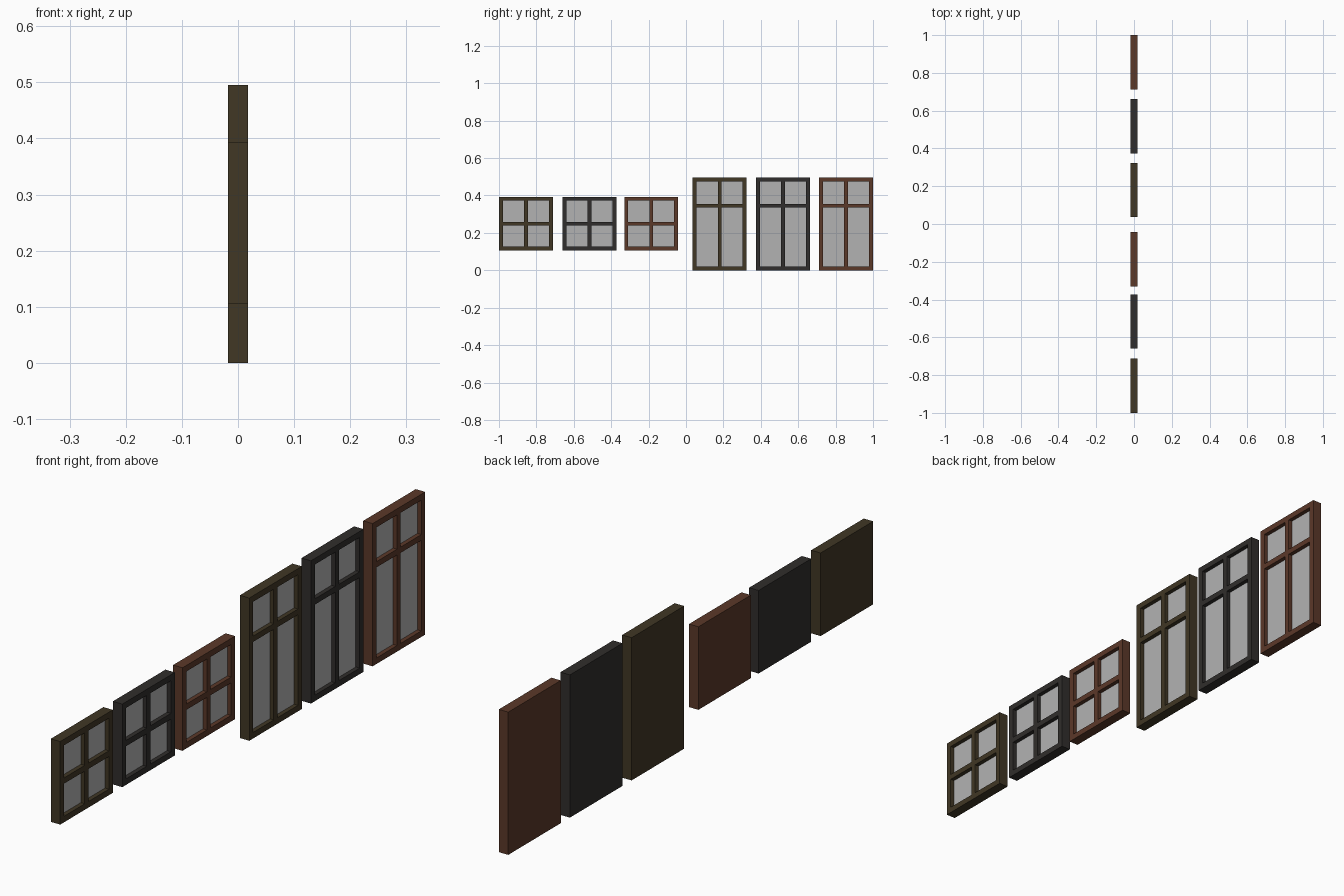
import bpy, bmesh

if "Cube" in bpy.data.objects:
    bpy.data.objects.remove(bpy.data.objects["Cube"])

DEPTH = 0.018      # half thickness of each window
RECESS = 0.015     # how far the panes sit behind the frame face
FRAME = 0.021      # border width
BAR = 0.020        # glazing bar width
WIDTH = 0.288


def material(name, rgb):
    m = bpy.data.materials.new(name)
    m.diffuse_color = (*rgb, 1)
    m.use_nodes = True
    m.node_tree.nodes["Principled BSDF"].inputs["Base Color"].default_value = m.diffuse_color
    return m


glass = material("glass_grey", (0.45, 0.45, 0.45))
olive = material("olive_wood", (0.052, 0.038, 0.018))
dark = material("dark_wood", (0.030, 0.027, 0.025))
brown = material("brown_wood", (0.105, 0.040, 0.022))


def cuts(lo, hi, bar):
    """Grid lines: border, pane, glazing bar, pane, border."""
    return [lo, lo + FRAME, bar - BAR / 2, bar + BAR / 2, hi - FRAME, hi]


def window(name, y0, z0, z1, bar_z, wood):
    ys = cuts(y0, y0 + WIDTH, y0 + WIDTH / 2)
    zs = cuts(z0, z1, bar_z)
    bm = bmesh.new()
    # front face as a 5 x 5 grid of frame, bars and panes
    v = [[bm.verts.new((DEPTH, y, z)) for z in zs] for y in ys]
    panes = []
    for i in range(5):
        for j in range(5):
            f = bm.faces.new((v[i][j], v[i + 1][j], v[i + 1][j + 1], v[i][j + 1]))
            if i % 2 and j % 2:
                panes.append(f)
    # outer sides and solid back
    rim = [e for e in bm.edges if e.is_boundary]
    ext = bmesh.ops.extrude_edge_only(bm, edges=rim)["geom"]
    for p in ext:
        if isinstance(p, bmesh.types.BMVert):
            p.co.x = -DEPTH
    back = [e for e in bm.edges if e.is_boundary]
    bmesh.ops.contextual_create(bm, geom=back)
    bmesh.ops.recalc_face_normals(bm, faces=bm.faces[:])
    # sink each pane into the frame
    for f in bmesh.ops.extrude_discrete_faces(bm, faces=panes)["faces"]:
        f.material_index = 1
        edges = list(f.edges)
        for p in f.verts:
            p.co.x = DEPTH - RECESS
        # reveal walls between pane and frame face
        for e in edges:
            a, b = e.verts
            ca = next(q for r in v for q in r
                      if abs(q.co.y - a.co.y) + abs(q.co.z - a.co.z) < 1e-6)
            cb = next(q for r in v for q in r
                      if abs(q.co.y - b.co.y) + abs(q.co.z - b.co.z) < 1e-6)
            if not any(cb in w.verts and ca in w.verts and a in w.verts
                       for w in bm.faces):
                bm.faces.new((a, b, cb, ca))
    bmesh.ops.recalc_face_normals(bm, faces=bm.faces[:])
    mesh = bpy.data.meshes.new(name)
    bm.to_mesh(mesh)
    bm.free()
    mesh.materials.append(wood)
    mesh.materials.append(glass)
    bpy.context.collection.objects.link(bpy.data.objects.new(name, mesh))


# three square windows, then three tall ones
for label, wood, y_small, y_tall in (("olive", olive, -1.0, 0.036),
                                     ("dark", dark, -0.660, 0.374),
                                     ("brown", brown, -0.330, 0.712)):
    window(label + "_square_window", y_small, 0.105, 0.393, 0.249, wood)
    window(label + "_tall_window", y_tall, 0.0, 0.495, 0.345, wood)
